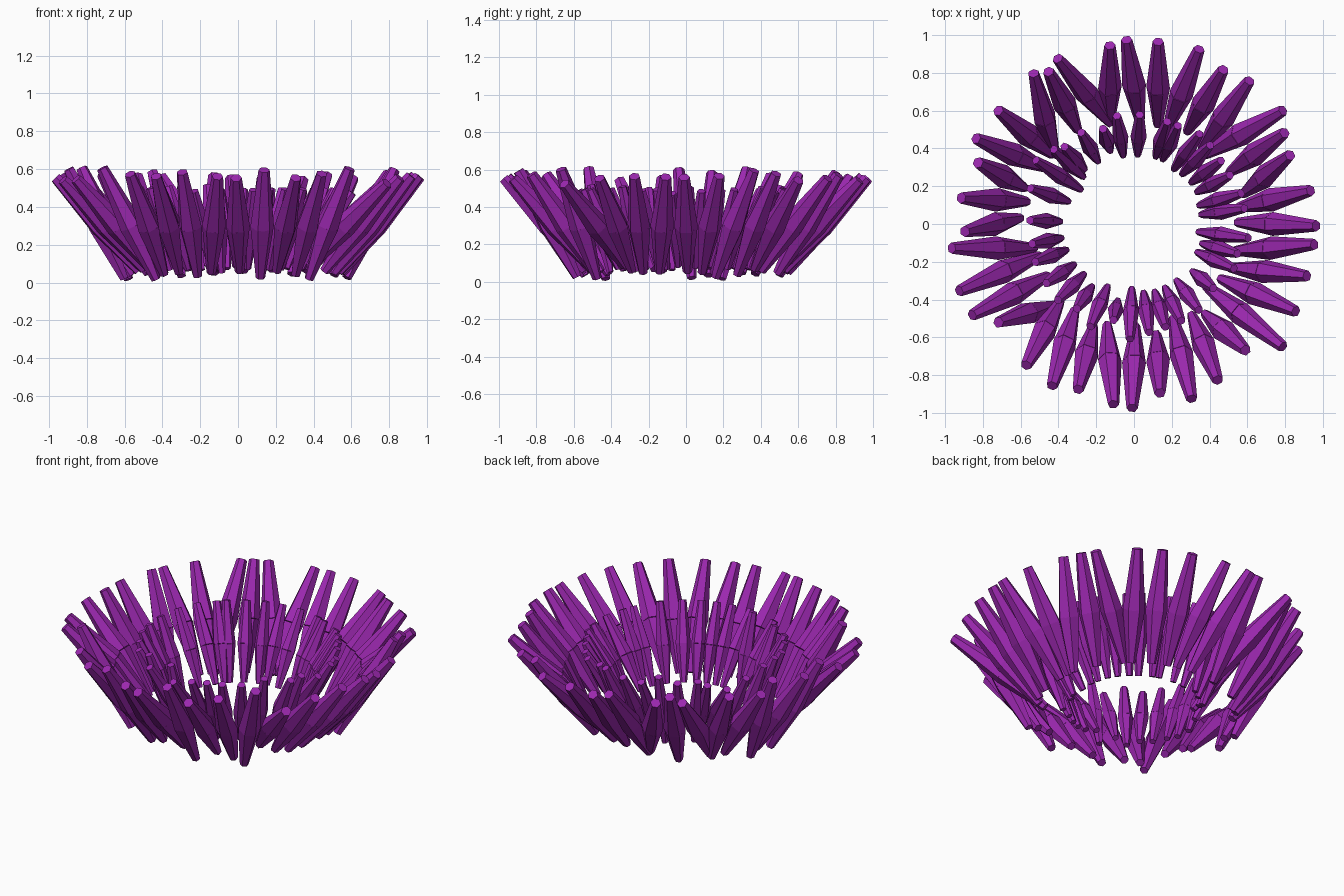
import bpy, bmesh, math
from mathutils import Vector, Matrix

if "Cube" in bpy.data.objects:
    bpy.data.objects.remove(bpy.data.objects["Cube"])

purple = bpy.data.materials.new("purple")
purple.diffuse_color = (0.33, 0.021, 0.43, 1)
purple.use_nodes = True
purple.node_tree.nodes["Principled BSDF"].inputs["Base Color"].default_value = purple.diffuse_color


def polar(r, ang, z):
    return Vector((r * math.cos(ang), r * math.sin(ang), z))


def add_cone(bm, a, b, r1, r2, ang):
    """Six-sided capped cone from a to b, one flat side facing outwards."""
    axis = (b - a).normalized()
    side = Vector((-math.sin(ang), math.cos(ang), 0))
    out = axis.cross(side).normalized()
    side = out.cross(axis)
    rot = Matrix((out, side, axis)).transposed().to_4x4()
    if rot.determinant() < 0:
        rot = Matrix((-out, side, axis)).transposed().to_4x4()
    bmesh.ops.create_cone(bm, cap_ends=True, segments=6, radius1=r1, radius2=r2,
                          depth=(b - a).length,
                          matrix=Matrix.Translation((a + b) / 2) @ rot)


def petal(name, ang, points, radii):
    """Petal of two cones joined at a wide middle; points are base, middle, tip."""
    base, mid, tip = points
    bm = bmesh.new()
    add_cone(bm, base, mid, radii[0], radii[1], ang)
    add_cone(bm, mid, tip, radii[1], radii[2], ang)
    me = bpy.data.meshes.new(name)
    bm.to_mesh(me)
    bm.free()
    me.materials.append(purple)
    bpy.context.collection.objects.link(bpy.data.objects.new(name, me))


# outer ring: middles every ten degrees, each petal tilts and sways about its middle
outer_tips = [
    (.98, -.01), (.95, .18), (.84, .37), (.81, .49), (.80, .61), (.62, .77),
    (.48, .83), (.35, .94), (.13, .98), (-.04, .99), (-.13, .96), (-.41, .89),
    (-.46, .82), (-.54, .81), (-.73, .61), (-.85, .46), (-.84, .33), (-.93, .14),
    (-.91, -.04), (-.98, -.13), (-.94, -.36), (-.87, -.49), (-.73, -.53),
    (-.58, -.76), (-.44, -.87), (-.30, -.89), (-.11, -.97), (-.01, -.99),
    (.14, -.91), (.31, -.94), (.45, -.84), (.60, -.68), (.80, -.66),
    (.87, -.47), (.93, -.28), (.97, -.11)]
for i, (x, y) in enumerate(outer_tips):
    r = math.hypot(x, y) - 0.015
    d = r - 0.955
    mid_ang = math.radians(10 * i)
    tip_ang = math.atan2(y, x)
    sway = math.remainder(tip_ang - mid_ang, 2 * math.pi) * r
    base_r = 0.555 - d * .8
    petal("outer_petal", mid_ang,
          [polar(base_r, mid_ang - sway * .8 / base_r, 0.05 + d * .5),
           polar(0.735, mid_ang, 0.298),
           polar(r, tip_ang, 0.565 - d * .6)],
          (0.025, 0.063, 0.030))

# inner ring: smaller, steeper petals as (angle, lean in hundredths)
inner_petals = [
    (8, 2), (16, 2), (27, 0), (36, 0), (46, 1), (54, 2), (66, 0), (72, 0), (87, 1),
    (99, 1), (108, -4), (120, -1), (132, -2), (137, 1), (147, 5), (161, 1), (178, -2),
    (191, -2), (201, -1), (214, -1), (225, 0), (236, -3), (247, 2), (258, -5),
    (268, 4), (278, 1), (287, 0), (296, 0), (307, 0), (321, -3), (336, 1),
    (344, 0), (353, 4)]
for a, lean in inner_petals:
    d = lean / 100
    ang = math.radians(a)
    petal("inner_petal", ang,
          [polar(0.375 - d * .8, ang, 0.07 + d * .35),
           polar(0.463, ang, 0.275),
           polar(0.57 + d, ang, 0.495 - d * .5)],
          (0.019, 0.043, 0.023))
